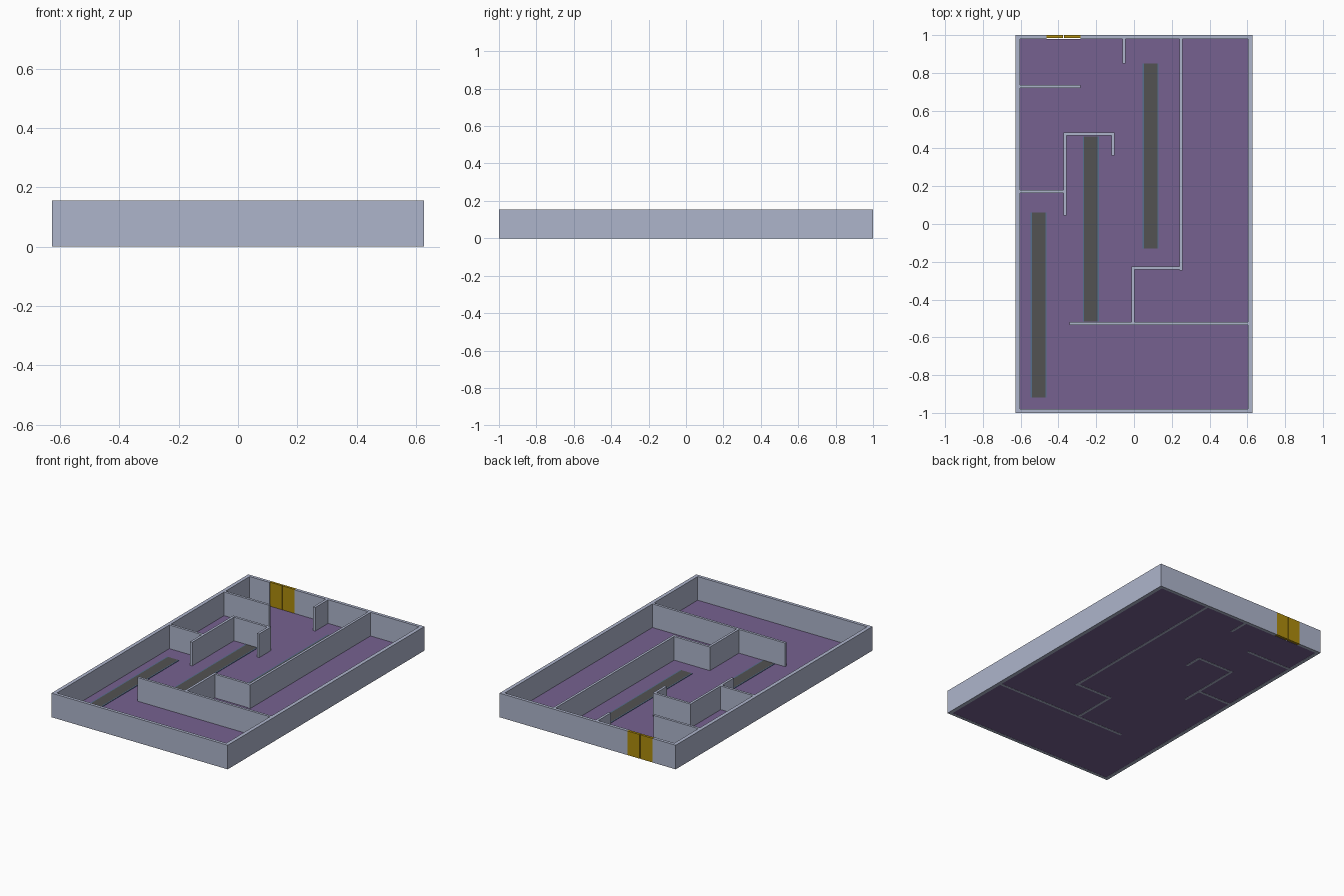
import bpy, bmesh

if "Cube" in bpy.data.objects:
    bpy.data.objects.remove(bpy.data.objects["Cube"])

def material(name, rgb):
    m = bpy.data.materials.new(name)
    m.diffuse_color = (*rgb, 1)
    m.use_nodes = True
    m.node_tree.nodes["Principled BSDF"].inputs["Base Color"].default_value = m.diffuse_color
    return m

GREY = material("wall grey blue", (0.42, 0.46, 0.60))
PURPLE = material("floor purple", (0.18, 0.12, 0.28))
GOLD = material("door gold", (0.42, 0.26, 0.004))
DARK = material("belt dark grey", (0.085, 0.085, 0.085))
BLUE = material("belt edge blue", (0.09, 0.16, 0.27))

def box(name, x0, x1, y0, y1, z0, z1, mat):
    bm = bmesh.new()
    bmesh.ops.create_cube(bm, size=1)
    for v in bm.verts:
        v.co = ((x0 + x1) / 2 + v.co.x * (x1 - x0),
                (y0 + y1) / 2 + v.co.y * (y1 - y0),
                (z0 + z1) / 2 + v.co.z * (z1 - z0))
    me = bpy.data.meshes.new(name)
    bm.to_mesh(me)
    bm.free()
    me.materials.append(mat)
    ob = bpy.data.objects.new(name, me)
    bpy.context.collection.objects.link(ob)
    return ob

X, Y, H, T, t = 0.627, 1.0, 0.155, 0.024, 0.008
D0, D1 = -0.463, -0.283          # door opening
XI, YI = X - T, Y - T + 0.004    # inner faces

# floor sheet, set just above the wall feet
box("floor", -XI, XI, -YI, YI, 0.001, 0.003, PURPLE)

# outer walls, the back one split by the door
box("left_wall", -X, -XI, -Y, Y, 0, H, GREY)
box("right_wall", XI, X, -Y, Y, 0, H, GREY)
box("front_wall", -XI, XI, -Y, -YI, 0, H, GREY)
box("back_wall_left", -XI, D0, YI, Y, 0, H, GREY)
box("back_wall_right", D1, XI, YI, Y, 0, H, GREY)

# double door
mid = (D0 + D1) / 2
box("door_left", D0, mid - 0.002, 0.984, Y, 0, H, GOLD)
box("door_right", mid + 0.002, D1, 0.984, Y, 0, H, GOLD)

# partitions running along x: (y, x start, x end)
for i, (y, a, b) in enumerate([(0.728, -XI, -0.283), (0.477, -0.373, -0.103),
                               (0.172, -XI, -0.373), (-0.232, -0.013, 0.241),
                               (-0.528, -0.341, XI)]):
    box(f"cross_partition_{i}", a, b, y - t, y + t, 0, H, GREY)

# partitions running along y: (x, y start, y end)
for i, (x, a, b) in enumerate([(-0.053, 0.85, YI), (0.249, -0.245, YI),
                               (-0.005, -0.52, -0.24), (-0.365, 0.045, 0.469),
                               (-0.111, 0.363, 0.469)]):
    box(f"long_partition_{i}", x - t, x + t, a, b, 0, H, GREY)

# floor belts with thin blue edge rails: (x centre, y start)
for i, (x, y) in enumerate([(-0.505, -0.919), (-0.228, -0.516), (0.088, -0.13)]):
    box(f"belt_{i}", x - 0.036, x + 0.036, y, y + 0.98, 0.002, 0.006, DARK)
    for s in (-1, 1):
        a, b = sorted((x + s * 0.036, x + s * 0.043))
        box(f"belt_edge_{i}_{'left' if s < 0 else 'right'}", a, b, y, y + 0.98, 0.002, 0.006, BLUE)
